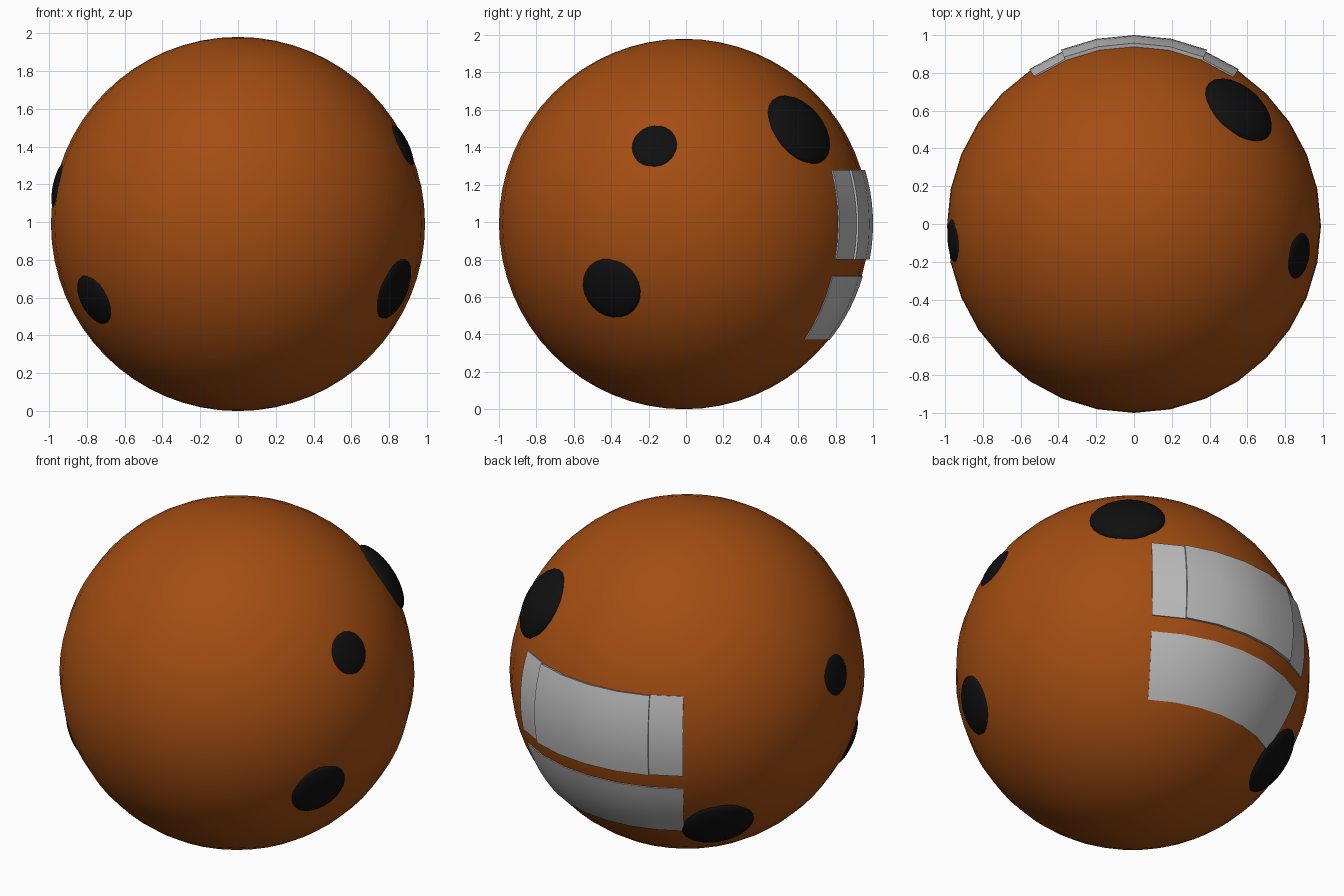
import bpy, bmesh, math
from mathutils import Vector

if "Cube" in bpy.data.objects:
    bpy.data.objects.remove(bpy.data.objects["Cube"])

CENTRE = Vector((0, -0.01, 0.99))
R = 0.99


def material(name, rgb):
    m = bpy.data.materials.new(name)
    m.diffuse_color = (*rgb, 1)
    m.use_nodes = True
    m.node_tree.nodes["Principled BSDF"].inputs["Base Color"].default_value = m.diffuse_color
    return m


ORANGE = material("burnt orange", (0.37, 0.075, 0.006))
BLACK = material("black", (0.005, 0.005, 0.005))
GREY = material("light grey", (0.52, 0.52, 0.52))


def finish(bm, name, mat, angle=40):
    bmesh.ops.recalc_face_normals(bm, faces=bm.faces)
    me = bpy.data.meshes.new(name)
    bm.to_mesh(me)
    bm.free()
    ob = bpy.data.objects.new(name, me)
    bpy.context.collection.objects.link(ob)
    ob.location = CENTRE
    me.materials.append(mat)
    bpy.ops.object.select_all(action='DESELECT')
    ob.select_set(True)
    bpy.context.view_layer.objects.active = ob
    bpy.ops.object.shade_smooth_by_angle(angle=math.radians(angle))
    return ob


# Ball body
bm = bmesh.new()
bmesh.ops.create_uvsphere(bm, u_segments=32, v_segments=32, radius=R)
finish(bm, "ball_body", ORANGE)


# Curved plates on the back: azimuth from +y in steps matching the ball's sides
def plate(name, step0, step1, z0, z1, r_out, r_in=0.965, rows=8):
    bm = bmesh.new()
    e0, e1 = math.asin(z0 / r_out), math.asin(z1 / r_out)
    grids = []
    for r in (r_in, r_out):
        grid = []
        for i in range(step0, step1 + 1):
            a = math.radians(11.25 * i)
            col = []
            for j in range(rows + 1):
                e = e0 + (e1 - e0) * j / rows
                col.append(bm.verts.new((r * math.cos(e) * math.sin(a),
                                         r * math.cos(e) * math.cos(a),
                                         r * math.sin(e))))
            grid.append(col)
        grids.append(grid)
    n = step1 - step0
    for g in grids:
        for i in range(n):
            for j in range(rows):
                bm.faces.new((g[i][j], g[i + 1][j], g[i + 1][j + 1], g[i][j + 1]))
    a, b = grids
    for i in range(n):
        for j in (0, rows):
            bm.faces.new((a[i][j], a[i + 1][j], b[i + 1][j], b[i][j]))
    for j in range(rows):
        for i in (0, n):
            bm.faces.new((a[i][j], a[i][j + 1], b[i][j + 1], b[i][j]))
    finish(bm, name, GREY, 30)


plate("upper_plate_middle", -2, 2, -0.19, 0.29, 1.01)
plate("upper_plate_left_end", -3, -2, -0.19, 0.29, 0.998)
plate("upper_plate_right_end", 2, 3, -0.19, 0.29, 0.998)
plate("lower_plate", -3, 3, -0.62, -0.28, 0.995)


# Rounded dark spots: shallow domes that follow the ball
def spot(name, direction, radius, height, sides=24, rings=8):
    n = Vector(direction).normalized()
    u = n.orthogonal().normalized()
    v = n.cross(u)
    bm = bmesh.new()
    top = bm.verts.new(n * (R + height))
    prev = None
    for k in range(1, rings + 1):
        t = math.sin(math.pi / 2 * k / rings)
        ang = t * math.asin(radius / R)
        rr = R - 0.004 + (height + 0.004) * math.sqrt(max(0, 1 - t * t))
        ring = []
        for s in range(sides):
            p = 2 * math.pi * s / sides
            side = u * math.cos(p) + v * math.sin(p)
            ring.append(bm.verts.new((n * math.cos(ang) + side * math.sin(ang)) * rr))
        for s in range(sides):
            q = (s + 1) % sides
            if prev:
                bm.faces.new((prev[s], ring[s], ring[q], prev[q]))
            else:
                bm.faces.new((top, ring[s], ring[q]))
        prev = ring
    # sunken skirt so the rim always meets the ball
    low = [bm.verts.new(w.co * 0.97) for w in prev]
    for s in range(sides):
        q = (s + 1) % sides
        bm.faces.new((prev[s], low[s], low[q], prev[q]))
    bm.faces.new(low)
    finish(bm, name, BLACK, 60)


for name, direction, radius, height in (
        ("spot_back_right_upper", (0.56, 0.62, 0.51), 0.212, 0.052),
        ("spot_right_upper", (0.88, -0.16, 0.42), 0.122, 0.015),
        ("spot_right_lower", (0.84, -0.395, -0.35), 0.168, 0.025),
        ("spot_front_left_lower", (-0.77, -0.47, -0.405), 0.140, 0.022),
        ("spot_left_upper", (-0.965, -0.08, 0.205), 0.115, 0.013),
        ("spot_back_left_lower", (-0.59, 0.535, -0.60), 0.205, 0.04)):
    spot(name, direction, radius, height)
